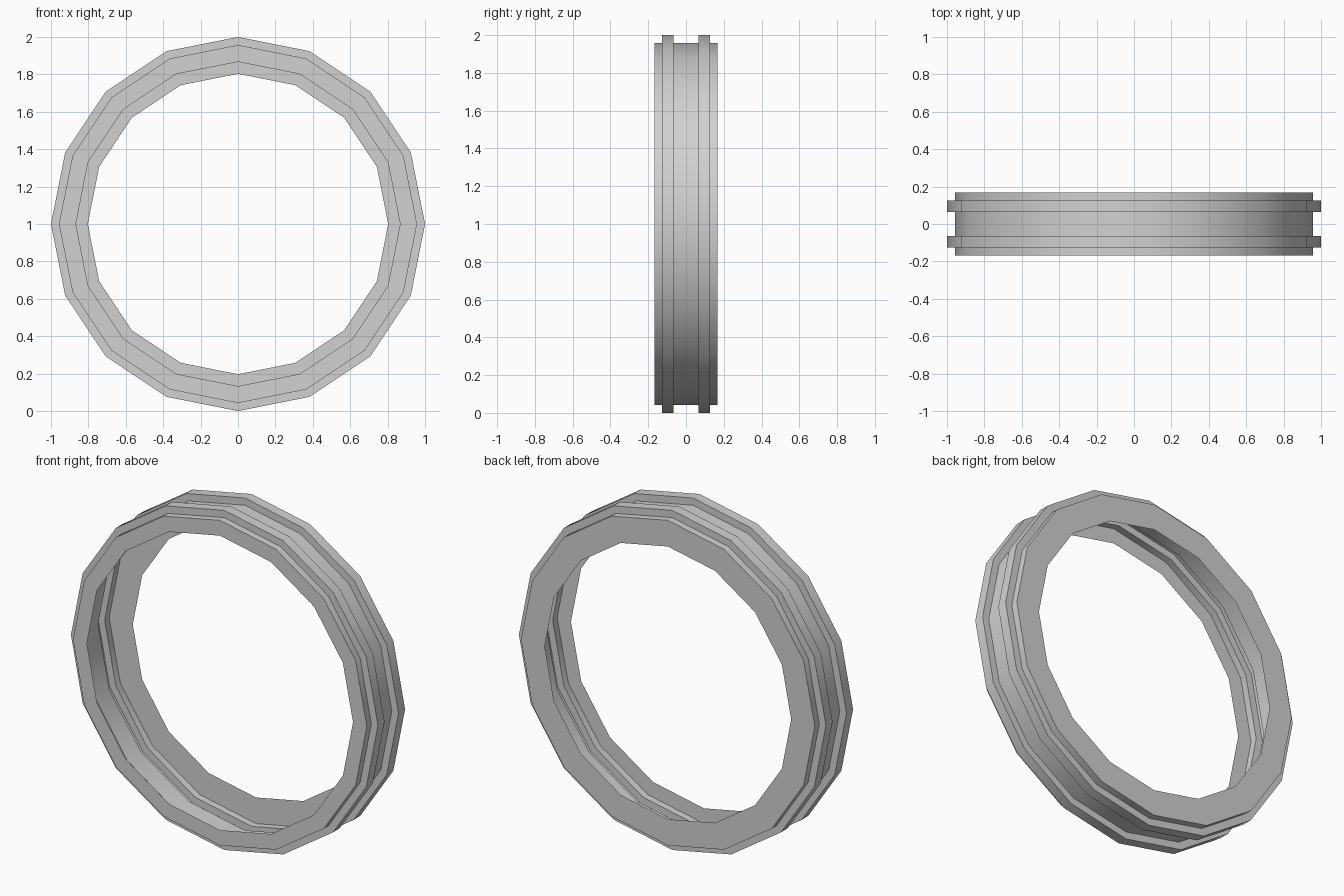
import bpy, bmesh
from math import pi, radians
from mathutils import Vector

cube = bpy.data.objects.get("Cube")
if cube:
    bpy.data.objects.remove(cube, do_unlink=True)

SIDES = 16
CENTRE = Vector((0, 0, 1))
BAND, RIB = 0.957, 1.0             # radii of the band and its raised ribs
HALF, RIB_OUT, RIB_IN = 0.168, 0.126, 0.065
FRONT_HOLE, BACK_HOLE = 0.867, 0.803

# Grey material
grey = bpy.data.materials.new("plain grey")
grey.use_nodes = True
colour = (0.64, 0.64, 0.64, 1)
grey.diffuse_color = colour
grey.node_tree.nodes["Principled BSDF"].inputs["Base Color"].default_value = colour

# Thin-walled profile (radius, y): front lip, band with two hollow ribs, back lip
half = [(BAND, HALF), (BAND, RIB_OUT), (RIB, RIB_OUT), (RIB, RIB_IN), (BAND, RIB_IN)]
profile = [(FRONT_HOLE, -HALF)] + [(r, -y) for r, y in half]
profile += half[::-1] + [(BACK_HOLE, HALF)]

# Sweep the profile around the y axis
bm = bmesh.new()
verts = [bm.verts.new(CENTRE + Vector((r, y, 0))) for r, y in profile]
edges = [bm.edges.new(pair) for pair in zip(verts, verts[1:])]
bmesh.ops.spin(bm, geom=verts + edges, cent=CENTRE, axis=(0, 1, 0),
               angle=2 * pi, steps=SIDES, use_merge=True)
bmesh.ops.remove_doubles(bm, verts=bm.verts, dist=0.0005)
bmesh.ops.recalc_face_normals(bm, faces=bm.faces)

# Make the outer side of the wall face outwards
bm.normal_update()
front_lip = min(bm.faces, key=lambda f: f.calc_center_median().y)
if front_lip.normal.y > 0:
    bmesh.ops.reverse_faces(bm, faces=bm.faces)

mesh = bpy.data.meshes.new("ribbed_ring")
bm.to_mesh(mesh)
bm.free()
mesh.materials.append(grey)
ring = bpy.data.objects.new("ribbed_ring", mesh)
bpy.context.collection.objects.link(ring)

# Smooth around the ring, sharp at the steps
bpy.ops.object.select_all(action='DESELECT')
ring.select_set(True)
bpy.context.view_layer.objects.active = ring
bpy.ops.object.shade_smooth_by_angle(angle=radians(30))
